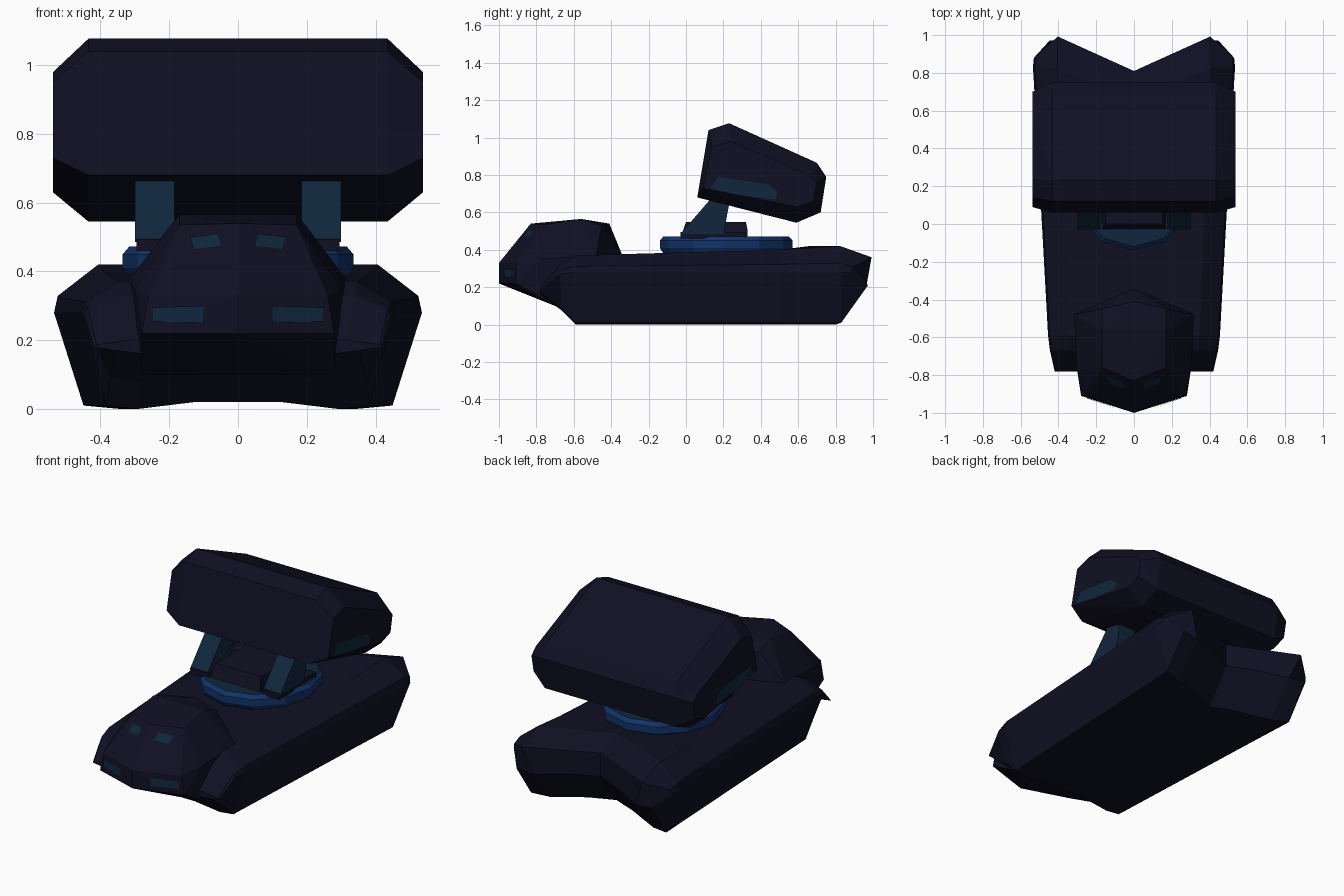
import bpy, bmesh, math
from mathutils import Vector
from mathutils.bvhtree import BVHTree

if "Cube" in bpy.data.objects:
    bpy.data.objects.remove(bpy.data.objects["Cube"])


def material(name, rgb):
    m = bpy.data.materials.new(name)
    m.use_nodes = True
    m.diffuse_color = (*rgb, 1)
    bsdf = m.node_tree.nodes["Principled BSDF"]
    bsdf.inputs["Base Color"].default_value = (*rgb, 1)
    bsdf.inputs["Roughness"].default_value = 0.8
    return m


NAVY = material("dark_navy", (0.005, 0.005, 0.017))
TEAL = material("deep_teal", (0.005, 0.02, 0.046))
BLUE = material("strong_blue", (0.006, 0.033, 0.14))


def finish(name, bm, *mats):
    bmesh.ops.recalc_face_normals(bm, faces=bm.faces)
    mesh = bpy.data.meshes.new(name)
    bm.to_mesh(mesh)
    bm.free()
    obj = bpy.data.objects.new(name, mesh)
    bpy.context.collection.objects.link(obj)
    for m in mats:
        mesh.materials.append(m)
    return obj


def both_sides(points):
    return [(s * x, y, z) for x, y, z in points for s in (1, -1)]


def solid(name, points, mat):
    """Faceted convex block around the given corner points."""
    bm = bmesh.new()
    for p in points:
        bm.verts.new(p)
    bmesh.ops.remove_doubles(bm, verts=bm.verts, dist=0.0005)
    res = bmesh.ops.convex_hull(bm, input=bm.verts)
    loose = {v for v in res["geom_interior"] if isinstance(v, bmesh.types.BMVert)}
    bmesh.ops.delete(bm, geom=list(loose), context='VERTS')
    bmesh.ops.dissolve_limit(bm, angle_limit=0.03, verts=bm.verts, edges=bm.edges)
    return finish(name, bm, mat)


def plate(name, target, corners, direction, mat):
    """Thin painted patch laid onto a part along a direction."""
    d = Vector(direction)
    bpy.context.view_layer.update()
    tree = BVHTree.FromObject(target, bpy.context.evaluated_depsgraph_get())
    bm = bmesh.new()
    verts = []
    for c in corners:
        hit = tree.ray_cast(Vector(c) - d * 3, d)[0]
        if hit:
            verts.append(bm.verts.new(hit - d * 0.005))
    if len(verts) > 2:
        bm.faces.new(verts)
    return finish(name, bm, mat)


# Hull: half sections lofted along y, then mirrored
FRACTIONS = (0, 0.28, 0.64, 0.84, 1, 0.98, 0.76, 0.3, 0)
SECTIONS = (  # y, half width, bottom, widest height, top, notch depth, corner cut
    (-0.78, 0.42, 0.16, 0.18, 0.20, 0, 0),
    (-0.67, 0.445, 0.08, 0.27, 0.33, 0, 0),
    (-0.59, 0.455, 0.0, 0.28, 0.37, 0, 0),
    (0.50, 0.515, 0.0, 0.28, 0.40, 0, 0),
    (0.83, 0.535, 0.0, 0.28, 0.42, 0.17, 0),
    (1.0, 0.53, 0.20, 0.28, 0.36, 0.19, 0.12),
)
bm = bmesh.new()
rows = []
for y, w, low, mid, top, notch, cut in SECTIONS:
    heights = (low + 0.02, low + 0.02, low, low + 0.01, mid,
               mid + 0.35 * (top - mid), top, top, top)
    row = []
    for f, z in zip(FRACTIONS, heights):
        x = f * w
        shift = notch * max(0, 1 - x / 0.42) + cut * max(0, (x - 0.42) / 0.11)
        row.append(bm.verts.new((x, y - shift, z)))
    rows.append(row)
for a, b in zip(rows, rows[1:]):
    for i in range(8):
        bm.faces.new((a[i], a[i + 1], b[i + 1], b[i]))
for r in (rows[0], rows[-1]):
    for i in range(3):
        bm.faces.new((r[i], r[i + 1], r[7 - i], r[8 - i]))
    bm.faces.new((r[3], r[4], r[5]))
hull = finish("hull", bm, NAVY)
mirror = hull.modifiers.new("mirror", 'MIRROR')
mirror.use_clip = True

# Cab with a wedge nose and pointed back
cab = solid("cab", both_sides([
    (0, -0.70, 0.10), (0.28, -0.70, 0.10), (0.28, -0.5, 0.10),
    (0, -1.0, 0.22), (0.28, -0.91, 0.22), (0.29, -0.78, 0.22),
    (0, -1.0, 0.33), (0.26, -0.91, 0.33), (0.30, -0.78, 0.35),
    (0.32, -0.48, 0.37), (0, -0.34, 0.37), (0, -0.37, 0.44),
    (0, -0.83, 0.54), (0.17, -0.76, 0.535), (0.17, -0.56, 0.565),
    (0.20, -0.55, 0.53), (0.17, -0.45, 0.53), (0, -0.41, 0.54)]), NAVY)

# Turntable: twelve-sided disc with a teal upper face
rings = ((0.335, 0.38), (0.355, 0.41), (0.355, 0.45), (0.335, 0.472))
ring_points = [(0.945 * r * math.cos(k * math.tau / 12),
                0.215 + r * math.sin(k * math.tau / 12), z)
               for r, z in rings for k in range(12)]
turntable = solid("turntable", ring_points, BLUE)
turntable.data.materials.append(TEAL)
for face in turntable.data.polygons:
    if face.normal.z > 0.9:
        face.material_index = 1

# Pivot block and the two leaning support arms
solid("pivot_block", both_sides([
    (0.17, -0.03, 0.46), (0.17, 0.33, 0.46), (0.15, 0.0, 0.55),
    (0.15, 0.32, 0.55), (0.17, 0.33, 0.50)]), NAVY)
ARM = ((-0.03, 0.485), (0.02, 0.54), (0.13, 0.67), (0.24, 0.69),
       (0.17, 0.54), (0.20, 0.485))
for side, s in (("left", 1), ("right", -1)):
    solid(side + "_support_arm",
          [(s * x, y, z) for y, z in ARM for x in (0.185, 0.30)], TEAL)
    solid(side + "_arm_foot", [(s * x, y, z) for x in (0.175, 0.295)
                               for y in (-0.03, 0.32) for z in (0.46, 0.495)], NAVY)

# Launcher: tapered, tilted box with chamfered edges
INNER = ((0.06, 0.68), (0.12, 1.04), (0.23, 1.077), (0.70, 0.865),
         (0.75, 0.79), (0.72, 0.60), (0.59, 0.545), (0.15, 0.655))
OUTER = ((0.09, 0.73), (0.14, 0.95), (0.24, 0.98), (0.66, 0.80),
         (0.70, 0.76), (0.68, 0.66), (0.59, 0.63), (0.15, 0.725))
launcher = solid("launcher", both_sides(
    [(0.435, y, z) for y, z in INNER] + [(0.538, y, z) for y, z in OUTER]), NAVY)

# Painted lamps and side panels
LAMP = ((0.10, 0.25), (0.25, 0.255), (0.25, 0.295), (0.10, 0.30))
WINDOW = ((0.05, 0.475), (0.13, 0.465), (0.14, 0.50), (0.06, 0.51))
PANEL = ((0.13, 0.725), (0.30, 0.69), (0.48, 0.67), (0.49, 0.71),
         (0.44, 0.75), (0.17, 0.79))
STRIPE = ((-0.765, 0.23), (-0.71, 0.265), (-0.635, 0.36), (-0.64, 0.37), (-0.70, 0.31))
for side, s in (("left", 1), ("right", -1)):
    for name, shape in (("lamp", LAMP), ("window", WINDOW)):
        plate(f"{side}_{name}", cab, [(s * x, 0, z) for x, z in shape], (0, 1, 0), TEAL)
    plate(side + "_launcher_panel", launcher, [(0, y, z) for y, z in PANEL],
          (-s, 0, 0), TEAL)
    plate(side + "_hull_stripe", hull, [(0, y, z) for y, z in STRIPE], (-s, 0, 0), TEAL)
